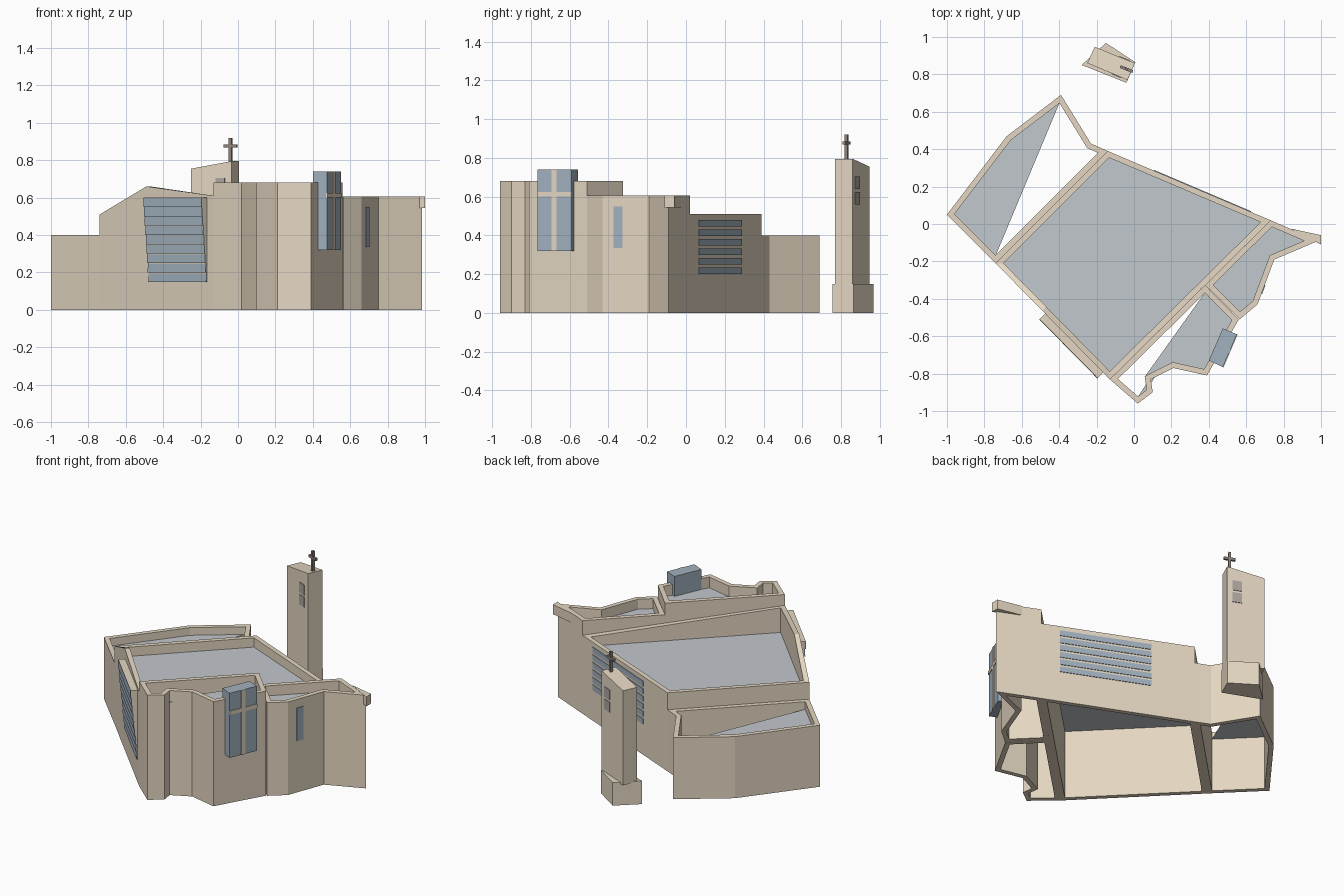
import bpy
from mathutils import Vector

if "Cube" in bpy.data.objects:
    bpy.data.objects.remove(bpy.data.objects["Cube"])


def mat(name, c):
    m = bpy.data.materials.new(name)
    m.diffuse_color = (*c, 1)
    m.use_nodes = True
    m.node_tree.nodes["Principled BSDF"].inputs["Base Color"].default_value = m.diffuse_color
    return m


STONE = mat("stone", (0.78, 0.68, 0.54))
ROOF = mat("roof_grey", (0.54, 0.58, 0.61))
GLASS = mat("glass_blue", (0.36, 0.44, 0.52))
BROWN = mat("dark_brown", (0.28, 0.23, 0.2))
GREY = mat("window_grey", (0.42, 0.38, 0.36))


def mesh(name, verts, faces, m):
    me = bpy.data.meshes.new(name)
    me.from_pydata([tuple(v) for v in verts], [], faces)
    me.materials.append(m)
    o = bpy.data.objects.new(name, me)
    bpy.context.collection.objects.link(o)
    return o


def prism(name, pts, z0, tops, m):
    """Solid from a counter-clockwise plan, with one top height or one per corner."""
    n = len(pts)
    if not isinstance(tops, (list, tuple)):
        tops = [tops] * n
    v = [(x, y, z0) for x, y in pts] + [(x, y, t) for (x, y), t in zip(pts, tops)]
    f = [(i, (i + 1) % n, n + (i + 1) % n, n + i) for i in range(n)]
    f += [tuple(range(n - 1, -1, -1)), tuple(range(n, 2 * n))]
    return mesh(name, v, f, m)


def inset(pts, d):
    out, n = [], len(pts)
    for i in range(n):
        p, q, r = (Vector(pts[(i + k) % n]) for k in (-1, 0, 1))
        a, b = (q - p).normalized(), (r - q).normalized()
        na, nb = Vector((-a.y, a.x)), Vector((-b.y, b.x))
        out.append(q + (na + nb) * d / (1 + na.dot(nb)))
    return out


def wall_ring(name, pts, tops, t=0.03):
    """Closed parapet wall of constant thickness."""
    n = len(pts)
    if not isinstance(tops, (list, tuple)):
        tops = [tops] * n
    inner = inset(pts, t)
    v = []
    for ring in (pts, inner):
        v += [(p[0], p[1], 0) for p in ring]
        v += [(p[0], p[1], h) for p, h in zip(ring, tops)]
    f = []
    for i in range(n):
        j = (i + 1) % n
        f += [(i, j, n + j, n + i), (n + i, n + j, 3 * n + j, 3 * n + i),
              (3 * n + i, 3 * n + j, 2 * n + j, 2 * n + i), (2 * n + i, 2 * n + j, j, i)]
    return mesh(name, v, f, STONE)


def roof(name, pts, z):
    return mesh(name, [(p[0], p[1], z) for p in pts], [tuple(range(len(pts)))], ROOF)


def wall_panel(name, a, b, z0, z1, m, d=0.004):
    """Thin slab on the outer (right hand) side of the line a to b."""
    a, b = Vector(a), Vector(b)
    u = (b - a).normalized()
    o = Vector((u.y, -u.x)) * d
    return prism(name, [a + o, b + o, b - o, a - o], z0, z1, m)


# main hall with a raised south-west gable wall
hall = [(-0.74, -0.21), (-0.49, -0.464), (-0.13, -0.83), (0.73, 0.02), (-0.14, 0.39)]
wall_ring("hall_walls", hall, [0.51, 0.66, 0.61, 0.51, 0.51])
roof("hall_roof", inset(hall, 0.03), 0.45)

# low left wing
left = [(-0.74, -0.21), (-0.14, 0.39), (-0.23, 0.43), (-0.39, 0.69), (-0.68, 0.47), (-1.0, 0.05)]
wall_ring("left_wing_walls", left, 0.40)
li = inset(left, 0.028)
roof("left_wing_roof", [li[0], li[3], li[4], li[5]], 0.35)

# tall front wing
front = [(-0.13, -0.83), (0.02, -0.96), (0.10, -0.90), (0.09, -0.83), (0.21, -0.77),
         (0.39, -0.81), (0.56, -0.51), (0.38, -0.326)]
wall_ring("front_wing_walls", front, 0.68)
roof("front_wing_roof", inset(front, 0.028)[1:], 0.61)

# right wing and the spout at its tip
right = [(0.38, -0.326), (0.565, -0.51), (0.66, -0.43), (0.75, -0.19), (0.985, -0.09), (0.73, 0.02)]
wall_ring("right_wing_walls", right, 0.605)
roof("right_wing_roof", inset(right, 0.028), 0.54)
prism("corner_spout", [(0.95, -0.085), (1.0, -0.11), (1.0, -0.06), (0.84, -0.025)], 0.545, 0.607, STONE)

# leaning louvre bay on the gable wall
p, q = Vector((-0.475, -0.479, 0)), Vector((-0.165, -0.794, 0))
out = Vector((-0.71, -0.70, 0))
up = Vector((0, 0, 1))


def bay(name, d0, d1, z0, z1, back, m):
    a = [out * back + up * z0, out * d0 + up * z0, out * d1 + up * z1, out * back + up * z1]
    return mesh(name, [p + k for k in a] + [q + k for k in a],
                [(0, 1, 2, 3), (7, 6, 5, 4), (0, 4, 5, 1), (1, 5, 6, 2), (2, 6, 7, 3), (3, 7, 4, 0)], m)


bay("louvre_frame", 0.001, 0.042, 0.15, 0.60, -0.01, STONE)
for i in range(9):
    z = 0.15 + 0.05 * i
    d = 0.042 * i / 9
    bay("louvre_slat", d + 0.007, d + 0.005, z, z + 0.049, d - 0.002, GLASS)

# long window strips on the north-east wall
ne = lambda y: (0.73 - (y - 0.02) / 0.37 * 0.87, y)
for i in range(6):
    z = 0.20 + 0.049 * i
    wall_panel("hall_window_strip", ne(0.065), ne(0.285), z, z + 0.035, GLASS)

# projecting glass bay with cross-shaped mullions
prism("glass_bay", [(0.40, -0.73), (0.475, -0.765), (0.55, -0.59), (0.475, -0.558)], 0.32, 0.74, GLASS)
face = lambda t: (0.475 + 0.075 * t, -0.765 + 0.175 * t)
wall_panel("mullion_vertical", face(0.42), face(0.56), 0.32, 0.74, STONE)
wall_panel("mullion_horizontal", face(0), face(1), 0.60, 0.625, STONE)

# slit window of the right wing
wall_panel("slit_window", (0.682, -0.372), (0.699, -0.327), 0.335, 0.55, GLASS)

# bell tower
prism("tower_base", [(-0.28, 0.85), (-0.04, 0.755), (0.007, 0.865), (-0.15, 0.968)], 0, 0.15, STONE)
prism("tower_shaft", [(-0.25, 0.86), (-0.035, 0.77), (0.005, 0.86), (-0.21, 0.947)],
      0.14, [0.755, 0.795, 0.795, 0.755], STONE)
for z in (0.56, 0.64):
    wall_panel("tower_window", (-0.025, 0.872), (-0.08, 0.894), z, z + 0.065, GREY)
    wall_panel("tower_window", (-0.12, 0.8056), (-0.07, 0.7847), z, z + 0.065, GREY)

# cross on the tower
c, u = Vector((-0.04, 0.828)), Vector((0.93, -0.37))
wall_panel("cross_post", c - u * 0.008, c + u * 0.008, 0.78, 0.92, BROWN, 0.008)
wall_panel("cross_arm", c - u * 0.036, c + u * 0.036, 0.868, 0.884, BROWN, 0.0075)
